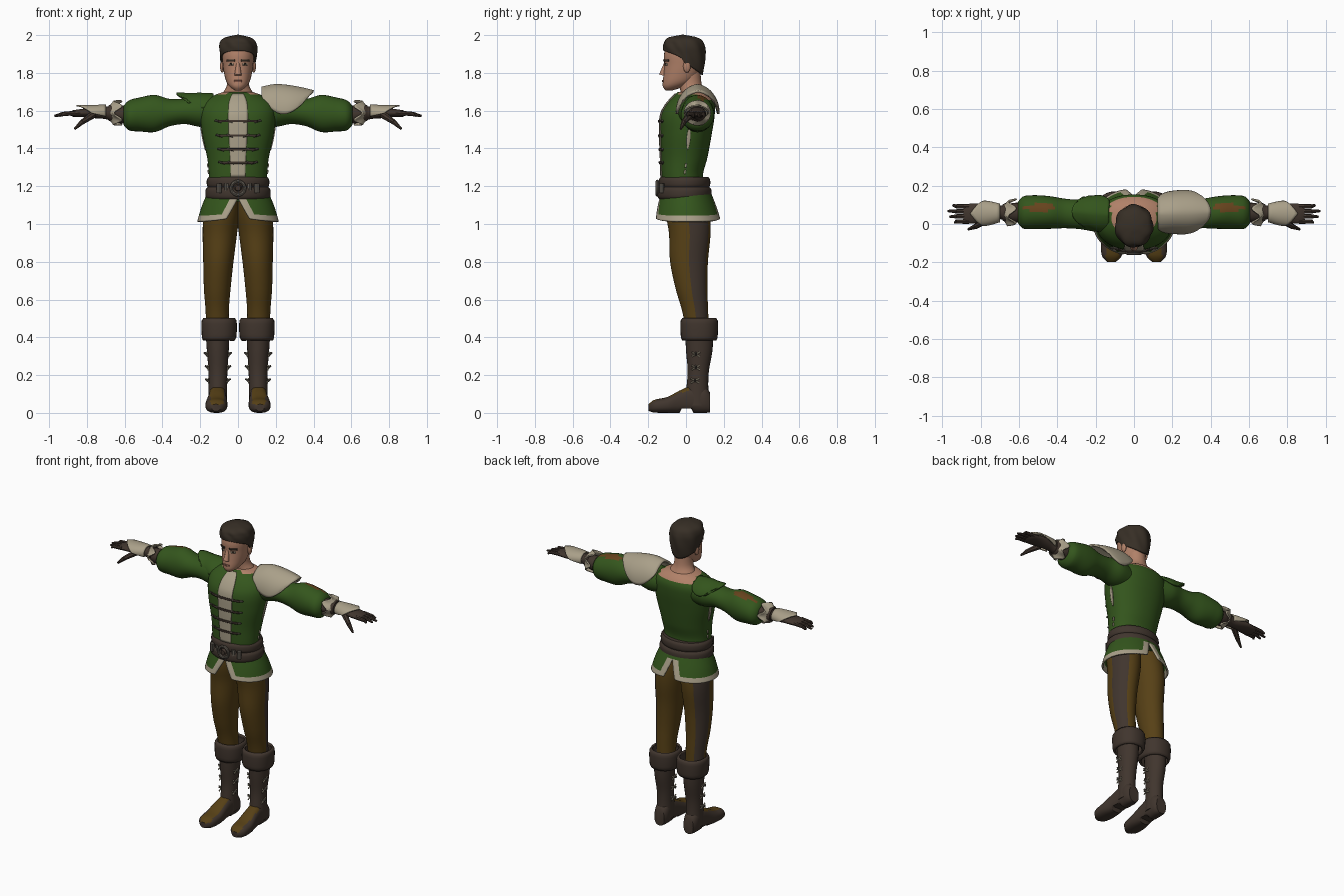
import bpy, bmesh
from math import sin, cos, pi, tau, radians, copysign
from mathutils import Vector

if "Cube" in bpy.data.objects:
    bpy.data.objects.remove(bpy.data.objects["Cube"])

COL = {"green cloth": (.034, .092, .012), "cream leather": (.40, .35, .25),
       "trouser brown": (.095, .052, .008), "dark leather": (.052, .036, .027),
       "skin": (.44, .22, .14), "dark hair": (.038, .028, .019),
       "rust cloth": (.13, .055, .012), "dull metal": (.12, .105, .085), "lips": (.26, .11, .075)}
MAT = {}
for n, c in COL.items():
    MAT[n] = bpy.data.materials.new(n)
    MAT[n].diffuse_color = (*c, 1)
GREEN, CREAM, BROWN, DARK, SKIN, HAIR, RUST, METAL, LIPS = COL


def surf(name, f, nu, nv, mats, paint=None, thick=0, mirror=False, cap=False):
    """Grid surface from f(u, v); paint(u, v, centre) picks the material slot."""
    bm = bmesh.new()
    g = [[bm.verts.new(f(i / nu, j / nv)) for i in range(nu + 1)] for j in range(nv + 1)]
    for j in range(nv):
        for i in range(nu):
            fc = bm.faces.new((g[j][i], g[j][i + 1], g[j + 1][i + 1], g[j + 1][i]))
            if paint:
                fc.material_index = int(paint((i + .5) / nu, (j + .5) / nv, fc.calc_center_median()))
    bmesh.ops.remove_doubles(bm, verts=bm.verts[:], dist=1e-5)
    if cap:
        bmesh.ops.holes_fill(bm, edges=[e for e in bm.edges if e.is_boundary], sides=0)
    bmesh.ops.recalc_face_normals(bm, faces=bm.faces[:])
    me = bpy.data.meshes.new(name)
    bm.to_mesh(me)
    bm.free()
    for m in mats:
        me.materials.append(MAT[m])
    ob = bpy.data.objects.new(name, me)
    bpy.context.collection.objects.link(ob)
    if thick:
        s = ob.modifiers.new("thickness", 'SOLIDIFY')
        s.thickness, s.offset = thick, 0
    if mirror:
        ob.modifiers.new("mirror", 'MIRROR')
    return ob


def sample(rows, t):
    """Smooth curve through rows (t, centre1, centre2, radius1, radius2)."""
    n = len(rows)
    t = min(max(t, rows[0][0]), rows[-1][0])
    i = max(k for k in range(n - 1) if rows[k][0] <= t)
    a, b = rows[i], rows[i + 1]
    h = b[0] - a[0]
    s = (t - a[0]) / h
    out = []
    for k in range(1, 5):
        def slope(j):
            lo, hi = rows[max(j - 1, 0)], rows[min(j + 1, n - 1)]
            return (hi[k] - lo[k]) / (hi[0] - lo[0]) * h
        out.append((2*s**3 - 3*s*s + 1) * a[k] + (s**3 - 2*s*s + s) * slope(i)
                   + (3*s*s - 2*s**3) * b[k] + (s**3 - s*s) * slope(i + 1))
    return out


def tube(rows, axis='z', p=1):
    """Returns point(angle, t, offset) on a lofted tube along an axis."""
    def point(a, t, off=0):
        c1, c2, r1, r2 = sample(rows, t)
        x = c1 + (r1 + off) * copysign(abs(cos(a)) ** p, cos(a))
        y = c2 + (r2 + off) * copysign(abs(sin(a)) ** p, sin(a))
        return {'z': (x, y, t), 'x': (t, x, y), 'y': (x, t, y)}[axis]
    return point


def loft(name, rows, mats, nu=32, nv=24, axis='z', p=1, **kw):
    g, t0, t1 = tube(rows, axis, p), rows[0][0], rows[-1][0]
    surf(name, lambda u, v: g(tau * u, t0 + (t1 - t0) * v), nu, nv, mats, **kw)
    return g


def patch(name, g, a0, a1, t0, t1, mat, off=.003, nu=8, nv=3, mirror=False):
    """Thin plate lying on a tube."""
    surf(name, lambda u, v: g(a0 + (a1 - a0) * u, t0 + (t1 - t0) * v, off), nu, nv, [mat],
         thick=.006, mirror=mirror)


def rod(name, p, q, r0, r1, mat, mirror=True, n=8):
    p, d = Vector(p), Vector(q) - Vector(p)
    rot = d.to_track_quat('Z', 'Y')
    surf(name, lambda u, v: p + d * v + rot @ Vector((cos(tau*u), sin(tau*u), 0)) * (r0 + (r1 - r0) * v),
         n, 2, [mat], mirror=mirror, cap=True)


# Jacket body, with bare skin round the neckline
torso = loft("jacket", [(1.12, 0, 0, .15, .122), (1.25, 0, -.02, .153, .11), (1.35, 0, -.01, .163, .123),
             (1.48, 0, 0, .19, .137), (1.58, 0, .01, .2, .142), (1.64, 0, .025, .185, .125),
             (1.68, 0, .03, .13, .092), (1.70, 0, .025, .075, .068)], [GREEN, SKIN], 56, 40, p=.93, cap=True,
             paint=lambda u, v, c: c.z > 1.65 and c.y > .05 and abs(c.x) < .125 or c.z > 1.69 and abs(c.x) > .05)
patch("front_placket", torso, -pi/2 - .23, -pi/2 + .23, 1.25, 1.69, CREAM, nv=30)
for i, z in enumerate((1.325, 1.395, 1.468, 1.545)):
    patch(f"tie_{i}", torso, -pi/2 - .5, -pi/2 + .5, z - .006, z + .006, DARK, .009, 14)
    for a in (.2, .5):
        p = Vector(torso(-pi/2 + a, z, .01))
        rod(f"toggle_{i}", p - Vector((.018, -.004, .004)), p + Vector((.018, .004, .004)), .007, .005, METAL)
surf("side_slit", lambda u, v: torso(.1 + .13 * (u - .5) * sin(pi * v) ** .7, 1.39 + .13 * v, .002),
     4, 10, [CREAM], thick=.006, mirror=True)
for z in (1.265, 1.30):
    patch("side_stitch", torso, .07, .13, z, z + .02, CREAM, mirror=True, nu=2)

# Belt and buckle
for n, z0, z1, r in (("lower_belt", 1.13, 1.195, .012), ("upper_belt", 1.19, 1.25, .005)):
    loft(n, [(z0, 0, -.008, .148 + r, .12 + r), (z0 + .012, 0, -.008, .159 + r, .13 + r),
             (z1 - .012, 0, -.008, .159 + r, .13 + r), (z1, 0, -.008, .148 + r, .12 + r)], [DARK], 40, 8, cap=True)
surf("buckle_ring", lambda u, v: ((.036 + .009 * cos(tau*v)) * cos(tau*u), -.152 + .009 * sin(tau*v),
     1.19 + (.036 + .009 * cos(tau*v)) * sin(tau*u)), 20, 8, [METAL])
rod("buckle_boss", (0, -.14, 1.19), (0, -.16, 1.19), .022, .014, DARK, False, 12)
for x in (.06, .10):
    rod("belt_plate", (x, -.128, 1.165), (x, -.128, 1.215), .014, .014, METAL)

# Split skirt with pale hem and slit edges
flare = tube([(1.01, 0, .01, .212, .176), (1.09, 0, .005, .188, .152), (1.17, 0, 0, .155, .125)])


def skirt(u, v):
    open_ = max(0, 1 - v / .8)
    a0, a1 = -pi/2 + .30 * open_, pi/2 - .2 * open_
    return flare(a0 + (a1 - a0) * u, 1.012 + .155 * v + .015 * abs(2*u - 1) ** 3 * (1 - v))


surf("jacket_skirt", skirt, 40, 20, [GREEN, CREAM], thick=.01, mirror=True,
     paint=lambda u, v, c: v < .2 or v < .8 and (u < .08 or u > .93))

# Trousers with a dark panel on the outer rear side
loft("trouser_leg", [(.44, .108, .06, .06, .06), (.55, .11, .047, .062, .07), (.65, .11, .03, .07, .083),
     (.8, .104, .016, .08, .1), (.95, .096, .02, .091, .11), (1.05, .088, .01, .095, .115),
     (1.16, .08, 0, .085, .1)], [BROWN, DARK], 40, 26, mirror=True, cap=True,
     paint=lambda u, v, c: u < .18)

# Boots
boot = loft("boot_shaft", [(.04, .107, .06, .05, .066), (.13, .107, .06, .049, .058), (.22, .106, .065, .05, .056),
            (.33, .107, .07, .058, .07), (.43, .108, .07, .063, .074)], [DARK], 24, 14, mirror=True, cap=True)
loft("boot_cuff", [(.385, .102, .07, .078, .084), (.40, .1, .07, .085, .091), (.485, .1, .07, .087, .093),
     (.5, .1, .07, .078, .084)], [DARK], 28, 8, p=.88, mirror=True, thick=.012)
foot = tube([(-.198, .117, .028, .022, .018), (-.17, .116, .035, .05, .033), (-.1, .114, .042, .058, .042),
             (-.03, .11, .06, .051, .06), (.03, .108, .072, .047, .072), (.1, .107, .07, .047, .07),
             (.128, .107, .055, .036, .053)], 'y', .8)


def foot_point(u, v):
    x, y, z = foot(tau * u, -.198 + .326 * v)
    return x, y, max(z, .022 if -.03 < y < .03 else 0)


surf("boot_foot", foot_point, 28, 26, [DARK, BROWN], mirror=True, cap=True,
     paint=lambda u, v, c: c.z > .045 and c.y < .01 and abs(c.x - .112) < .036)
for z in (.17, .24, .31):
    for a, s in ((0, 1), (pi, -1)):
        p = Vector(boot(a - s * .25, z, .002))
        for k in (-1, 1):
            rod("boot_lace", p + Vector((0, -.022, -.012 * k)), p + Vector((0, .022, .012 * k)), .004, .004, CREAM)
        rod("boot_stud", p, p + Vector((s * .018, 0, .01)), .009, .004, METAL)

# Sleeves and gloves
loft("sleeve", [(.12, .04, 1.59, .085, .075), (.2, .05, 1.597, .09, .083), (.28, .05, 1.597, .077, .068),
     (.36, .055, 1.59, .077, .072), (.44, .06, 1.585, .085, .098), (.52, .062, 1.58, .088, .09),
     (.58, .06, 1.575, .083, .078), (.605, .06, 1.575, .056, .052)], [GREEN, RUST], 32, 40, 'x', mirror=True, cap=True,
     paint=lambda u, v, c: c.z > 1.6 and ((c.x - .49) / .085) ** 2 + ((c.y - .085) / .02) ** 2 < 1)
loft("glove", [(.57, .06, 1.58, .05, .048), (.63, .06, 1.58, .05, .046), (.7, .06, 1.588, .035, .033),
     (.76, .06, 1.59, .042, .03), (.82, .056, 1.588, .052, .022), (.875, .053, 1.585, .05, .017),
     (.89, .053, 1.585, .042, .01)], [DARK], 20, 20, 'x', mirror=True, cap=True)
for i, (y, l) in enumerate(((.013, .935), (.04, .962), (.066, .972), (.092, .945))):
    mid = (.925, y, 1.583)
    rod(f"finger_{i}", (.86, y, 1.587), mid, .0125, .011, DARK)
    rod(f"fingertip_{i}", mid, (l, y + (y - .053) * .15, 1.572), .011, .006, DARK)
rod("thumb", (.765, .025, 1.58), (.825, -.012, 1.54), .02, .014, DARK)
rod("thumb_tip", (.825, -.012, 1.54), (.865, -.028, 1.503), .014, .006, DARK)
# Pointed wrist cuff and hand guard
surf("wrist_cuff", lambda u, v: (.675 - (.04 + .022 * cos(5 * tau * u)) * v,
     .06 + (.04 + .03 * v) * cos(tau * u), 1.588 + (.038 + .027 * v) * sin(tau * u)),
     40, 5, [CREAM], thick=.008, mirror=True)
loft("wrist_band", [(.655, .06, 1.585, .047, .043), (.67, .06, 1.587, .05, .046), (.685, .06, 1.588, .042, .04)],
     [DARK], 20, 4, 'x', mirror=True, cap=True)
guard = tube([(.7, .058, 1.59, .045, .038), (.76, .056, 1.587, .06, .04), (.86, .054, 1.58, .071, .046)], 'x')
surf("hand_guard", lambda u, v: guard(pi/2 + (u - .5) * (4.2 - 1.1 * v), .7 + (.155 - .16 * abs(u - .5)) * v),
     20, 8, [CREAM], thick=.008, mirror=True)


# Shoulder pieces: a large pale pad on one side, a small winged cap on the other
def shoulder(name, rows, side, h0, h1, mats, paint=None):
    g, x0, x1 = tube(rows, 'x'), rows[0][0], rows[-1][0]

    def f(u, v):
        w = 2 * u - 1
        half = radians(h0 + h1 * sin(pi * v) ** .6)
        x, y, z = g(pi/2 + half * w, x0 + (x1 - x0) * v)
        return side * (x - .06 * v * w * w), y, z + .008 * (1 - abs(w)) ** 2
    surf(name, f, 24, 16, mats, paint, thick=.012)


shoulder("shoulder_pad", [(.125, .055, 1.615, .095, .098), (.2, .06, 1.6, .105, .127), (.3, .062, 1.59, .11, .127),
         (.4, .065, 1.585, .098, .11)], 1, 52, 43, [CREAM])
shoulder("shoulder_wing", [(.13, .05, 1.595, .09, .083), (.2, .055, 1.597, .093, .084), (.26, .06, 1.6, .085, .08),
         (.325, .065, 1.605, .09, .078)], -1, 50, 30, [GREEN])

# Neck and head
loft("neck", [(1.64, 0, .05, .12, .08), (1.685, 0, .04, .088, .066), (1.73, 0, .025, .06, .06),
     (1.82, 0, .015, .056, .06)], [SKIN], 28, 12, cap=True)
head = loft("head", [(1.708, 0, -.088, .018, .02), (1.725, 0, -.07, .042, .052), (1.75, 0, -.045, .06, .078),
            (1.79, 0, -.026, .072, .093), (1.84, 0, -.016, .08, .099), (1.9, 0, -.016, .084, .1),
            (1.95, 0, -.01, .075, .088), (1.985, 0, -.01, .035, .045)], [SKIN], 32, 28, p=.95, cap=True)
rod("nose", (0, -.104, 1.865), (0, -.124, 1.787), .007, .019, SKIN, False, 12)
patch("brow", head, -pi/2 + .18, -pi/2 + .75, 1.861, 1.871, HAIR, mirror=True)
patch("eye", head, -pi/2 + .28, -pi/2 + .62, 1.840, 1.850, CREAM, .001, mirror=True)
patch("iris", head, -pi/2 + .38, -pi/2 + .52, 1.839, 1.851, HAIR, .002, mirror=True)
patch("mouth", head, -pi/2 - .3, -pi/2 + .3, 1.752, 1.761, LIPS, .001)
surf("ear", lambda u, v: (.083 + .012 * sin(pi*v) * cos(tau*u), .005 + .02 * sin(pi*v) * sin(tau*u),
     1.835 - .034 * cos(pi*v)), 12, 8, [SKIN], mirror=True)

# Swept hair with a hairline that rises toward the forehead
mop = tube([(1.78, 0, .01, .066, .072), (1.83, 0, -.003, .083, .094), (1.9, 0, -.008, .093, .104),
            (1.95, 0, -.012, .092, .102), (1.982, 0, -.015, .068, .078), (1.998, 0, -.018, 0, 0)])


def hair(u, v):
    a = tau * u
    s = -sin(a)
    z0 = 1.85 + (.068 * s ** .5 if s > 0 else .06 * s)
    return mop(a, z0 + (1.998 - z0) * v, .004 * sin(7 * a + 5 * v) * sin(pi * v))


surf("hair", hair, 48, 18, [HAIR], thick=.01)

# Smooth shading with sharp edges kept
for ob in bpy.context.collection.objects:
    ob.select_set(True)
    bpy.context.view_layer.objects.active = ob
bpy.ops.object.shade_smooth_by_angle(angle=radians(42))

for m in bpy.data.materials:
    if m.users and not m.is_grease_pencil:
        m.use_nodes = True
        m.node_tree.nodes["Principled BSDF"].inputs["Base Color"].default_value = m.diffuse_color
